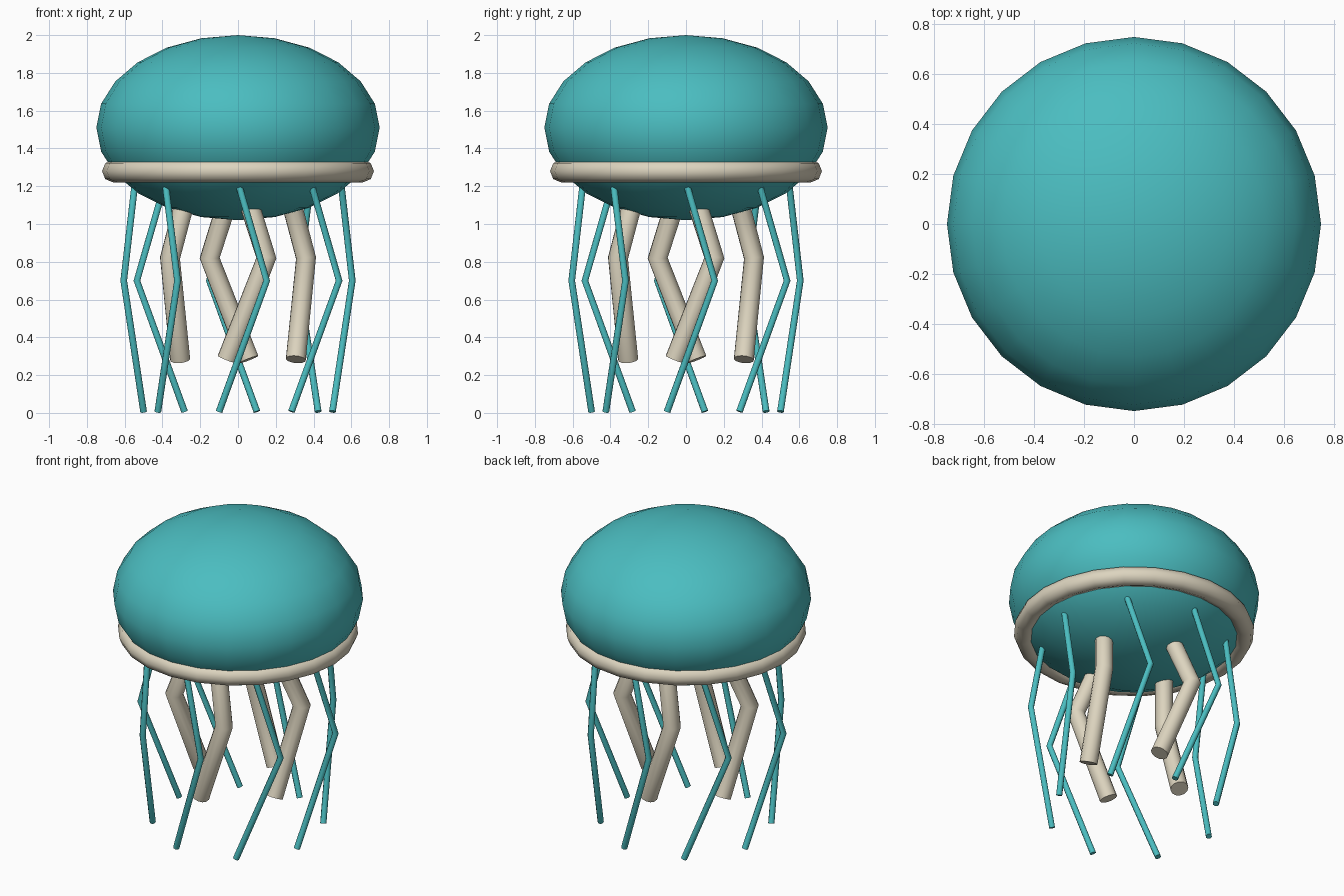
import bpy
from math import cos, sin, tau, radians

if "Cube" in bpy.data.objects:
    bpy.data.objects.remove(bpy.data.objects["Cube"], do_unlink=True)


def make_material(name, rgb):
    mat = bpy.data.materials.new(name)
    mat.use_nodes = True
    mat.diffuse_color = (*rgb, 1)
    mat.node_tree.nodes["Principled BSDF"].inputs["Base Color"].default_value = (*rgb, 1)
    return mat


teal = make_material("teal", (0.07, 0.51, 0.53))
cream = make_material("cream", (0.72, 0.66, 0.52))


def finish(name, mat):
    obj = bpy.context.object
    obj.name = name
    obj.data.materials.clear()
    obj.data.materials.append(mat)
    bpy.ops.object.shade_smooth_by_angle(angle=radians(60))
    return obj


def tube(name, path, theta, radius, resolution, mat):
    """Bent tube through (outward, sideways, height) points, turned by theta."""
    curve = bpy.data.curves.new(name, "CURVE")
    curve.dimensions = "3D"
    curve.bevel_depth = radius
    curve.bevel_resolution = resolution
    curve.use_fill_caps = True
    spline = curve.splines.new("POLY")
    spline.points.add(len(path) - 1)
    for point, (out, side, z) in zip(spline.points, path):
        point.co = (out * cos(theta) - side * sin(theta),
                    out * sin(theta) + side * cos(theta), z, 1)
    obj = bpy.data.objects.new(name, curve)
    bpy.context.collection.objects.link(obj)
    bpy.ops.object.select_all(action="DESELECT")
    obj.select_set(True)
    bpy.context.view_layer.objects.active = obj
    bpy.ops.object.convert(target="MESH")
    finish(name, mat)


# Bell: squashed sphere
bpy.ops.mesh.primitive_uv_sphere_add(segments=24, ring_count=12, radius=1,
                                     location=(0, 0, 1.51))
bpy.context.object.scale = (0.75, 0.75, 0.49)
bpy.ops.object.transform_apply(location=False, rotation=False, scale=True)
finish("bell", teal)

# Rim around the lower part of the bell
bpy.ops.mesh.primitive_torus_add(major_segments=24, minor_segments=8,
                                 major_radius=0.66, minor_radius=0.06,
                                 location=(0, 0, 1.28))
finish("rim", cream)

# Thin tentacles hanging from the rim
TENTACLE = [(0.545, 0, 1.22), (0.605, 0.152, 0.7), (0.5, -0.1, 0.007)]
for i in range(8):
    tube(f"tentacle_{i + 1}", TENTACLE, i * tau / 8, 0.019, 2, teal)

# Thick arms hanging from the middle
ARM = [(0.26, 0.03, 1.2), (0.36, 0.15, 0.82), (0.306, -0.058, 0.283)]
for i in range(4):
    tube(f"arm_{i + 1}", ARM, i * tau / 4, 0.054, 4, cream)
